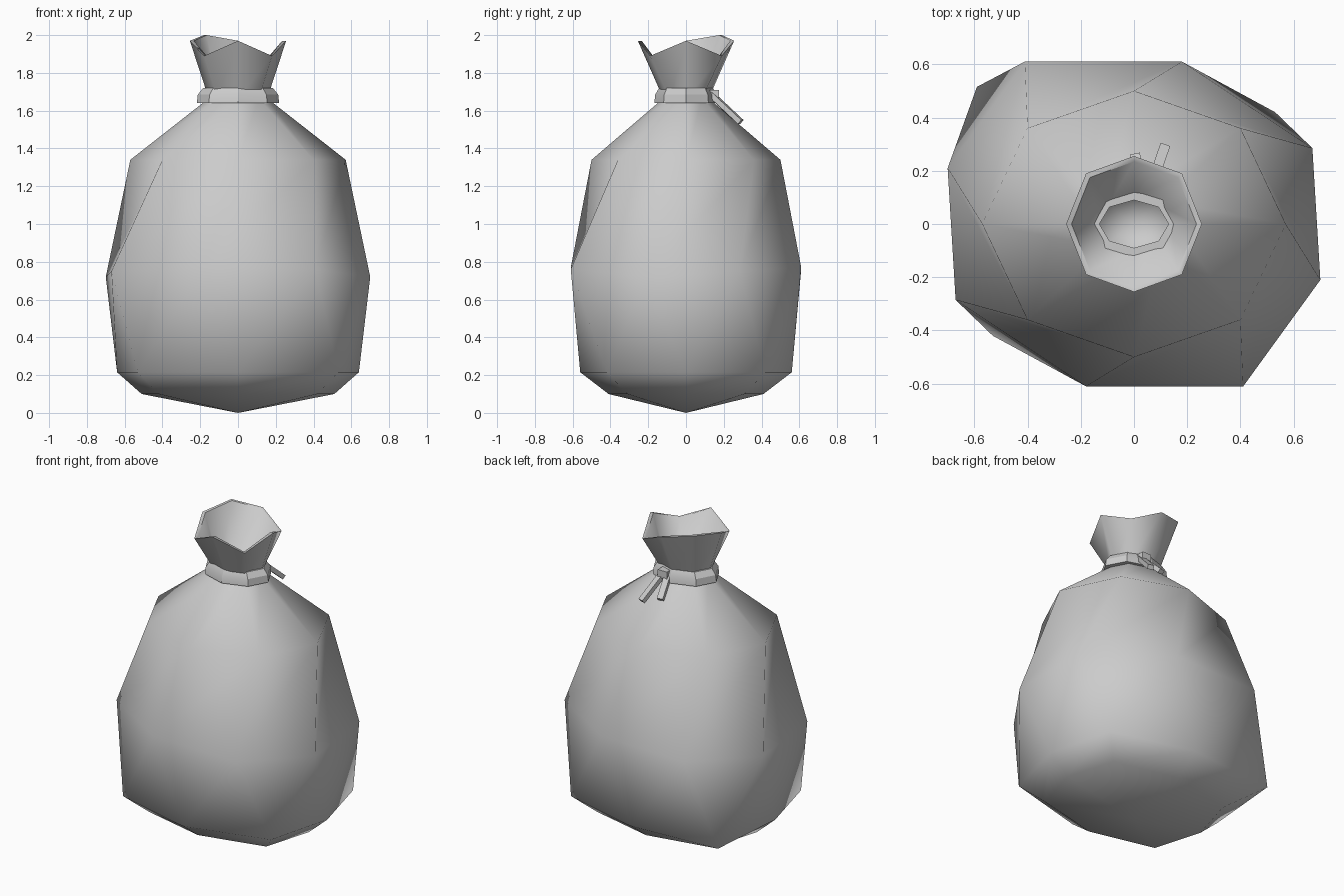
import bpy, bmesh, math
from mathutils import Vector

cube = bpy.data.objects.get("Cube")
if cube:
    bpy.data.objects.remove(cube, do_unlink=True)

GREY = (0.6, 0.6, 0.6, 1)
cloth = bpy.data.materials.new("grey cloth")
cloth.use_nodes = True
cloth.diffuse_color = GREY
cloth.node_tree.nodes["Principled BSDF"].inputs["Base Color"].default_value = GREY


def octagon(rx, ry, z, cx=None, cy=None):
    """Eight points; cx, cy place the diagonal corners."""
    cx = rx * 0.707 if cx is None else cx
    cy = ry * 0.707 if cy is None else cy
    plan = [(rx, 0), (cx, cy), (0, ry), (-cx, cy)]
    plan += [(-x, -y) for x, y in plan]
    return [Vector((x, y, z)) for x, y in plan]


def band(bm, low, high, lean=None):
    """Join two rings; lean picks the diagonal of the twisted panels."""
    n = len(low)
    for i in range(n):
        j = (i + 1) % n
        a, b, c, d = low[i], low[j], high[j], high[i]
        if lean == "in":
            panels = [(a, b, c), (a, c, d)]
        elif lean == "out":
            panels = [(a, b, c), (a, c, d)]
        else:
            panels = [(a, b, c, d)]
        for p in panels:
            bm.faces.new(p)


def finish(bm, name, angle):
    bmesh.ops.recalc_face_normals(bm, faces=bm.faces)
    mesh = bpy.data.meshes.new(name)
    bm.to_mesh(mesh)
    bm.free()
    mesh.materials.append(cloth)
    ob = bpy.data.objects.new(name, mesh)
    bpy.context.collection.objects.link(ob)
    bpy.ops.object.select_all(action="DESELECT")
    ob.select_set(True)
    bpy.context.view_layer.objects.active = ob
    bpy.ops.object.shade_smooth_by_angle(angle=math.radians(angle))
    return ob


# Sack: base, lower swell, twisted belly, shoulder, neck, ruffled mouth
base = octagon(0.51, 0.41, 0.10, 0.42, 0.31)
swell = octagon(0.64, 0.56, 0.215, 0.53, 0.42)
swell[3] = Vector((-0.59, 0.515, 0.21))
half = [(0.70, -0.21, 0.72), (0.67, 0.285, 0.75), (0.18, 0.61, 0.77), (-0.41, 0.61, 0.76)]
belly = [Vector(p) for p in half] + [Vector((-x, -y, z)) for x, y, z in half]
shoulder = octagon(0.57, 0.50, 1.34, 0.40, 0.36)
neck = octagon(0.155, 0.12, 1.665)
mouth = octagon(0.255, 0.255, 1.97, 0.18, 0.19)
for i, z in ((1, 1.89), (3, 2.0), (5, 1.89), (7, 1.89)):
    mouth[i].z = z
lining = [Vector((p.x * 0.92, p.y * 0.92, p.z)) for p in mouth]
throat = octagon(0.135, 0.10, 1.68)

bm = bmesh.new()
rings = [[bm.verts.new(p) for p in r]
         for r in (base, swell, belly, shoulder, neck, mouth, lining, throat)]
leans = [None, "out", "in", None, None, None, None]
for low, high, lean in zip(rings, rings[1:], leans):
    band(bm, low, high, lean)
for ring, z in ((rings[0], 0), (rings[-1], 1.64)):
    tip = bm.verts.new((0, 0, z))
    for i in range(8):
        bm.faces.new((ring[i], ring[(i + 1) % 8], tip))
finish(bm, "sack", 65)

# Cord wrapped round the neck
bm = bmesh.new()
loops = [octagon(0.13, 0.09, 1.64), octagon(0.218, 0.168, 1.64),
         octagon(0.213, 0.163, 1.685), octagon(0.185, 0.143, 1.72),
         octagon(0.13, 0.09, 1.72)]
loops = [[bm.verts.new(p) for p in r] for r in loops]
for low, high in zip(loops, loops[1:] + loops[:1]):
    band(bm, low, high)
finish(bm, "neck_cord", 25)


# Loose cord ends hanging at the back
def strip(name, start, end, width, thick):
    start, end = Vector(start), Vector(end)
    along = (end - start).normalized()
    side = along.cross(Vector((0, 0, 1))).normalized() * width / 2
    up = side.cross(along).normalized() * thick / 2
    bm = bmesh.new()
    ends = [[bm.verts.new(p + s * side + u * up)
             for s, u in ((-1, -1), (1, -1), (1, 1), (-1, 1))] for p in (start, end)]
    band(bm, *ends)
    bm.faces.new(ends[0])
    bm.faces.new(ends[1])
    finish(bm, name, 25)


strip("cord_end_left", (0.06, 0.13, 1.69), (0.115, 0.29, 1.54), 0.038, 0.028)
strip("cord_end_right", (0.03, 0.13, 1.69), (0.005, 0.255, 1.565), 0.038, 0.028)
strip("cord_knot", (0.015, 0.15, 1.685), (0.08, 0.15, 1.685), 0.05, 0.05)
